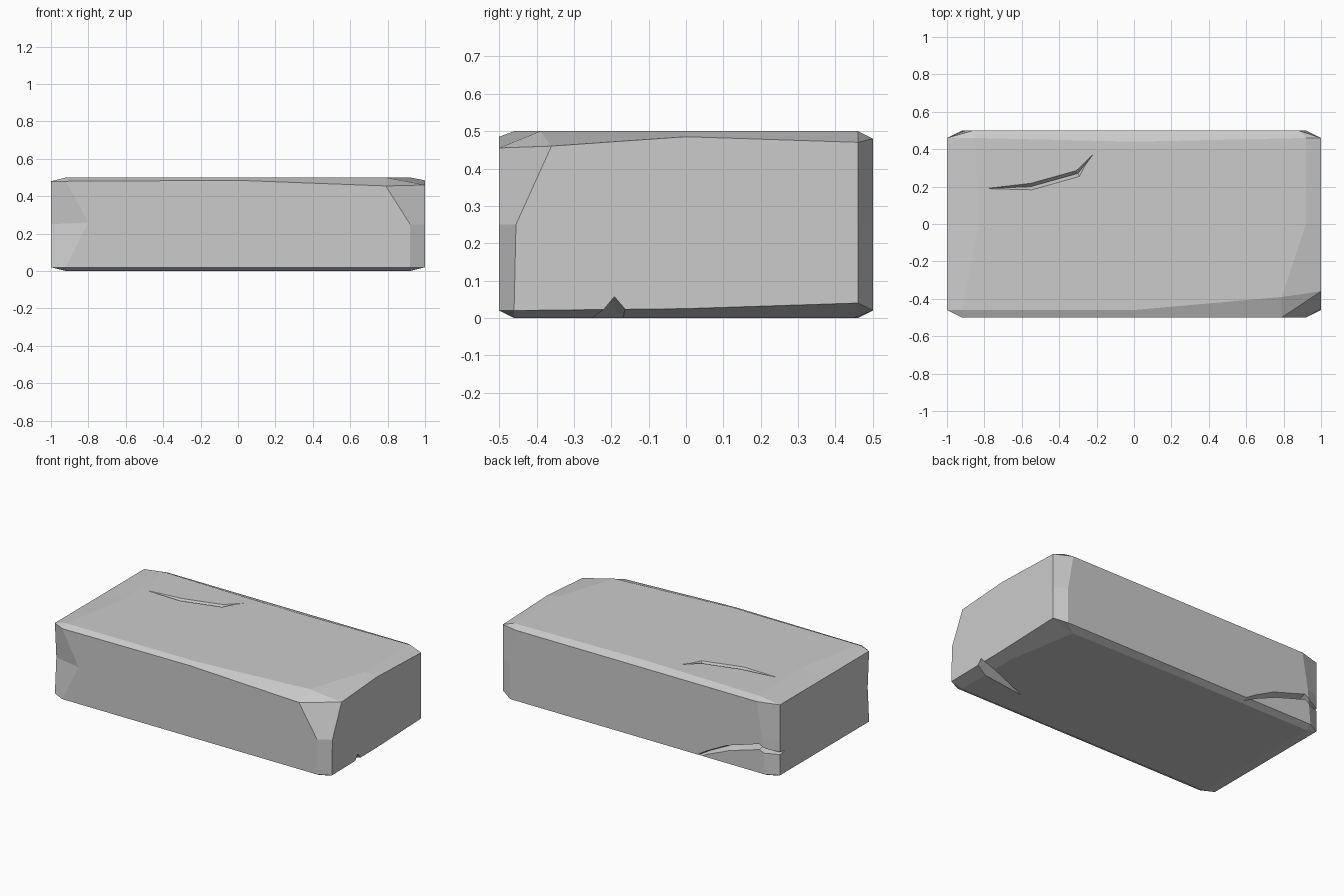
import bpy, bmesh
from itertools import product
from mathutils import Vector

if "Cube" in bpy.data.objects:
    bpy.data.objects.remove(bpy.data.objects["Cube"])

HALF = (1.0, 0.5, 0.25)
BEVEL = 0.08

# Chipped spots: (face axis, corner or edge-middle signs) -> position
CHIPS = {
    (2, (1, -1, 1)): (0.79, -0.39, 0.5), (1, (1, -1, 1)): (0.79, -0.5, 0.455),
    (0, (1, -1, 1)): (1, -0.36, 0.46), (0, (1, -1, 0)): (1, -0.455, 0.25),
    (1, (-1, -1, 0)): (-0.80, -0.5, 0.26), (0, (-1, -1, 0)): (-1, -0.445, 0.25),
    (1, (0, -1, 1)): (0, -0.5, 0.485), (2, (0, 1, 1)): (0, 0.44, 0.5),
    (2, (-1, 0, 1)): (-0.83, 0, 0.5), (2, (-1, 1, 1)): (-0.85, 0.46, 0.5),
    (0, (1, 0, 1)): (1, 0, 0.485), (0, (1, 1, 1)): (1, 0.46, 0.47),
    (0, (1, 1, -1)): (1, 0.46, 0.04), (0, (1, 0, -1)): (1, 0, 0.025),
    (1, (1, 1, 1)): (0.88, 0.5, 0.48), (1, (1, 1, 0)): (0.92, 0.5, 0.25),
    (1, (-1, 1, 1)): (-0.86, 0.5, 0.48), (1, (-1, 1, 0)): (-0.90, 0.5, 0.25),
    (2, (1, 1, -1)): (0.84, 0.45, 0),
}

# Stone block: every box edge gets a chamfer with its own corner and middle widths
bm = bmesh.new()
cache = {}


def point(axis, signs):
    key = (axis, tuple(signs))
    if key not in cache:
        co = CHIPS.get(key)
        if co is None:
            co = [s * h * (1 if i == axis else 1 - BEVEL)
                  for i, (s, h) in enumerate(zip(signs, HALF))]
            co[2] += 0.25
        cache[key] = bm.verts.new(co)
    return cache[key]


def signs_at(values):
    return tuple(values[i] for i in range(3))


RING = [(-1, -1), (0, -1), (1, -1), (1, 0), (1, 1), (0, 1), (-1, 1), (-1, 0)]
for k in range(3):
    i, j = (k + 1) % 3, (k + 2) % 3
    for s in (-1, 1):
        bm.faces.new([point(k, signs_at({k: s, i: a, j: b})) for a, b in RING])
    for a, b, end in product((-1, 1), repeat=3):
        tip, mid = signs_at({k: end, i: a, j: b}), signs_at({k: 0, i: a, j: b})
        bm.faces.new([point(i, tip), point(i, mid), point(j, mid), point(j, tip)])
for corner in product((-1, 1), repeat=3):
    bm.faces.new([point(k, corner) for k in range(3)])


def finish(bm, name):
    bmesh.ops.recalc_face_normals(bm, faces=bm.faces)
    mesh = bpy.data.meshes.new(name)
    bm.to_mesh(mesh)
    bm.free()
    ob = bpy.data.objects.new(name, mesh)
    bpy.context.collection.objects.link(ob)
    return ob


block = finish(bm, "stone_block")


# V-shaped cracks: path entries are (position, half width, depth)
def crack(name, path, normal, lift=0.03):
    n = Vector(normal)
    pts = [Vector(p) for p, w, d in path]
    bm = bmesh.new()
    rings = []
    for i, (p, w, d) in enumerate(path):
        t = pts[min(i + 1, len(pts) - 1)] - pts[max(i - 1, 0)]
        side = t.cross(n).normalized() * w
        up = pts[i] + n * lift
        rings.append([bm.verts.new(c) for c in (up + side, up - side, pts[i] - n * d)])
    for r, q in zip(rings, rings[1:]):
        for a in range(3):
            b = (a + 1) % 3
            bm.faces.new([r[a], r[b], q[b], q[a]])
    bm.faces.new(rings[0])
    bm.faces.new(rings[-1])
    bmesh.ops.triangulate(bm, faces=bm.faces)
    cutter = finish(bm, name)
    cutter.hide_render = True
    cutter.hide_viewport = True
    mod = block.modifiers.new(name, 'BOOLEAN')
    mod.operation = 'DIFFERENCE'
    mod.solver = 'EXACT'
    mod.object = cutter


crack("top_crack_cutter", [((-0.78, 0.19, 0.5), 0.004, 0.002), ((-0.55, 0.20, 0.5), 0.035, 0.03),
                           ((-0.30, 0.27, 0.5), 0.035, 0.03), ((-0.22, 0.37, 0.5), 0.004, 0.002)],
      (0, 0, 1))
crack("back_crack_cutter", [((-0.38, 0.5, -0.02), 0.01, 0.02), ((-0.50, 0.5, 0.05), 0.018, 0.04),
                            ((-0.65, 0.5, 0.12), 0.025, 0.06), ((-0.88, 0.5, 0.19), 0.025, 0.08),
                            ((-0.92, 0.5, 0.17), 0.022, 0.09), ((-1.05, 0.5, 0.16), 0.02, 0.10)],
      (0, 1, 0))
crack("end_notch_cutter", [((1.05, -0.18, 0), 0.075, 0.062), ((0.92, -0.21, 0), 0.065, 0.05),
                           ((0.62, -0.29, 0), 0.004, 0.002)], (0, 0, -1))
